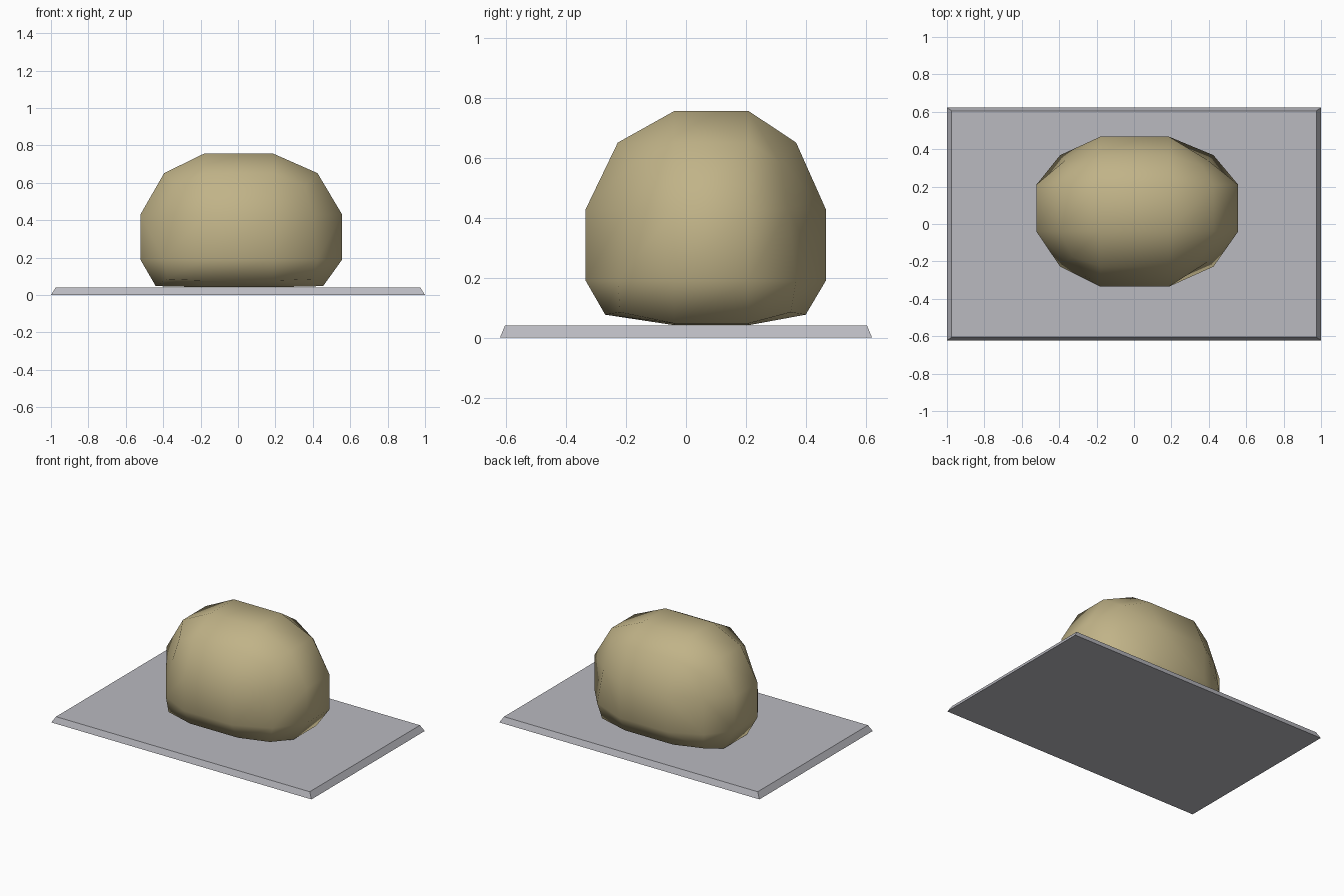
import bpy, bmesh

if "Cube" in bpy.data.objects:
    bpy.data.objects.remove(bpy.data.objects["Cube"])


def material(name, rgb):
    m = bpy.data.materials.new(name)
    m.diffuse_color = (*rgb, 1)
    m.use_nodes = True
    m.node_tree.nodes["Principled BSDF"].inputs["Base Color"].default_value = m.diffuse_color
    return m


def finish(bm, name, mat, smooth):
    bmesh.ops.recalc_face_normals(bm, faces=bm.faces)
    me = bpy.data.meshes.new(name)
    for f in bm.faces:
        f.smooth = smooth
    bm.to_mesh(me)
    bm.free()
    me.materials.append(mat)
    ob = bpy.data.objects.new(name, me)
    bpy.context.collection.objects.link(ob)
    return ob


stone = material("tan stone", (0.53, 0.45, 0.245))
grey = material("grey slab", (0.49, 0.49, 0.53))

# Slab with sloping sides
bm = bmesh.new()
bmesh.ops.create_cube(bm, size=2)
for v in bm.verts:
    top = v.co.z > 0
    v.co = (v.co.x * (0.975 if top else 1.0),
            v.co.y * (0.605 if top else 0.622),
            0.04 if top else 0.0)
finish(bm, "base_slab", grey, False)

# Boulder: a cube of 3 x 3 panels per side, rounded off at edges and corners.
# Per axis: (low, high) reach on the face panels, on cube edges and at corners,
# and the two inner grid lines.
FACE = ((-0.522, 0.557), (-0.335, 0.467), (0.042, 0.757))
EDGE = ((-0.395, 0.425), (-0.228, 0.368), (0.06, 0.652))
CORNER = ((-0.33, 0.36), (-0.175, 0.315), (0.085, 0.585))
INNER = ((-0.18, 0.187), (-0.04, 0.21), (0.19, 0.43))


def place(idx):
    outer = sum(i in (0, 3) for i in idx)
    reach = (None, FACE, EDGE, CORNER)[outer]
    co = [reach[a][i // 3] if i in (0, 3) else INNER[a][i - 1]
          for a, i in enumerate(idx)]
    x, y, z = idx
    # the underside spreads out and is flattened
    if z == 0 and outer > 1:
        if outer == 3:
            co[0] = (-0.38, 0.40)[x // 3]
            co[1] = (-0.22, 0.35)[y // 3]
        elif x in (0, 3):
            co[0], co[2] = (-0.44, 0.455)[x // 3], 0.048
        else:
            co[1], co[2] = (-0.27, 0.40)[y // 3], 0.077
    # chipped dents on the upper part of the upright edges
    if z == 2 and outer == 2:
        co[0] *= 0.93
        co[1] = 0.066 + (co[1] - 0.066) * 0.91
    return co


bm = bmesh.new()
verts = {}


def vert(idx):
    if idx not in verts:
        verts[idx] = bm.verts.new(place(idx))
    return verts[idx]


for axis in range(3):
    for side in (0, 3):
        for i in range(3):
            for j in range(3):
                ring = []
                for di, dj in ((0, 0), (1, 0), (1, 1), (0, 1)):
                    p = [i + di, j + dj]
                    p.insert(axis, side)
                    ring.append(vert(tuple(p)))
                bm.faces.new(ring)
finish(bm, "boulder", stone, True)
